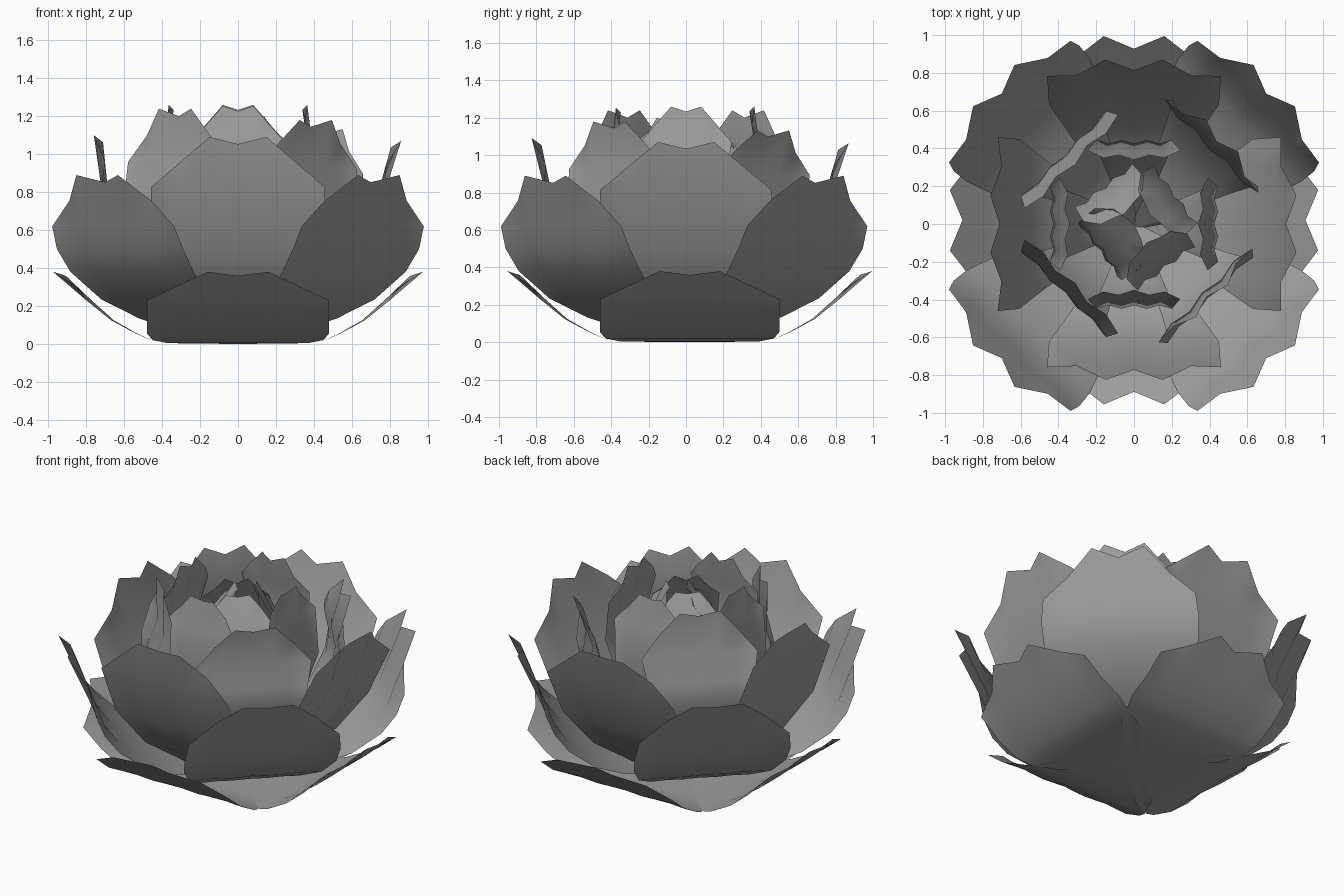
import bpy, math
from mathutils import Vector, Matrix

if "Cube" in bpy.data.objects:
    bpy.data.objects.remove(bpy.data.objects["Cube"], do_unlink=True)

grey = bpy.data.materials.new("petal_grey")
grey.use_nodes = True
colour = (0.35, 0.35, 0.35, 1)
grey.diffuse_color = colour
grey.node_tree.nodes["Principled BSDF"].inputs["Base Color"].default_value = colour

COLUMNS = range(-3, 4)


def petal(name, rows, tip, angle, lean, shift, ripple):
    """Sheet petal: rows are (reach, height, half width), tip is a twin point with a notch."""
    turn = Matrix.Rotation(math.radians(angle), 3, 'Z')
    top = tip[1]

    def place(reach, height, side, column):
        f = height / top
        dent = ripple * f if column % 2 == 0 else 0
        p = Vector((reach + lean * f * f - dent, side, height - max(lean, 0) * 0.6 * f * f))
        return turn @ p + Vector((*shift, 0))

    # rippled body up to the shoulders
    verts = [place(r, z, w * c / 3, c) for r, z, w in rows for c in COLUMNS]
    faces = []
    for i in range(len(rows) - 1):
        for j in range(6):
            a = i * 7 + j
            faces.append((a, a + 7, a + 8, a + 1))

    # scalloped rim: slope, point, notch, point, slope
    shoulder, point = Vector(rows[-1]), Vector(tip)
    base, rim = len(verts) - 7, len(verts)
    for c, mix in ((-2, 0.5), (-1, 1), (0, 0.86), (1, 1), (2, 0.5)):
        r, z, _ = shoulder.lerp(point, mix)
        side = point.z * c if abs(c) < 2 else (shoulder.z + point.z) / 2 * c / 2
        verts.append(place(r, z, side, c))
    faces += [(base, rim, base + 1), (base + 5, rim + 4, base + 6)]
    for j in range(4):
        faces.append((base + j + 1, rim + j, rim + j + 1, base + j + 2))

    mesh = bpy.data.meshes.new(name)
    mesh.from_pydata(verts, [], faces)
    mesh.materials.append(grey)
    mesh.shade_smooth()
    bpy.context.collection.objects.link(bpy.data.objects.new(name, mesh))


def ring(name, rows, tip, start, leans, shift=(0, 0), ripple=0.03):
    for k, lean in enumerate(leans):
        petal(f"{name}_{k + 1}", rows, tip, start + 90 * k, lean, shift, ripple)


# low outer petals, spread almost flat
ring("base_petal",
     [(0, 0, 0.04), (0.3, 0.004, 0.37), (0.46, 0.02, 0.45), (0.54, 0.055, 0.48),
      (0.67, 0.125, 0.48), (0.8, 0.23, 0.48)],
     (0.975, 0.38, 0.16), 0, (0, 0, 0, 0), (0, 0.02), 0.045)

# wide diagonal petals
ring("outer_petal",
     [(0, 0.02, 0.03), (0.25, 0.06, 0.18), (0.44, 0.135, 0.3), (0.62, 0.235, 0.4),
      (0.79, 0.38, 0.46), (0.88, 0.5, 0.47), (0.93, 0.62, 0.455)],
     (1.05, 0.89, 0.155), 45, (0, 0, 0, 0), (0, -0.01), 0.045)

# upright petals between them
ring("middle_petal",
     [(0, 0.03, 0.03), (0.27, 0.1, 0.2), (0.47, 0.26, 0.34), (0.62, 0.5, 0.45), (0.75, 0.83, 0.46)],
     (0.81, 1.1, 0.15), 0, (0.05, 0.06, -0.05, 0.015), ripple=0.045)

# tall diagonal petals, each with its own tilt, bulging below the rim
ring("inner_petal",
     [(0, 0.05, 0.03), (0.28, 0.2, 0.16), (0.44, 0.42, 0.24), (0.53, 0.64, 0.3),
      (0.53, 0.8, 0.32), (0.475, 0.96, 0.35)],
     (0.48, 1.24, 0.12), 45, (0.18, -0.01, -0.01, 0.1))

# narrow petals around the heart, curling inwards at the rim
ring("heart_petal",
     [(0, 0.1, 0.02), (0.22, 0.3, 0.12), (0.36, 0.55, 0.18), (0.445, 0.8, 0.2), (0.39, 1.07, 0.245)],
     (0.365, 1.26, 0.08), 0, (0, 0, 0, 0.01))

# closed bud, petals folding over the centre
ring("bud_petal",
     [(0, 0.15, 0.02), (0.16, 0.4, 0.1), (0.27, 0.65, 0.16), (0.29, 0.85, 0.19), (0.21, 1.05, 0.2)],
     (0.14, 1.2, 0.07), 37, (-0.02, -0.04, -0.13, -0.01), (0, -0.01))
